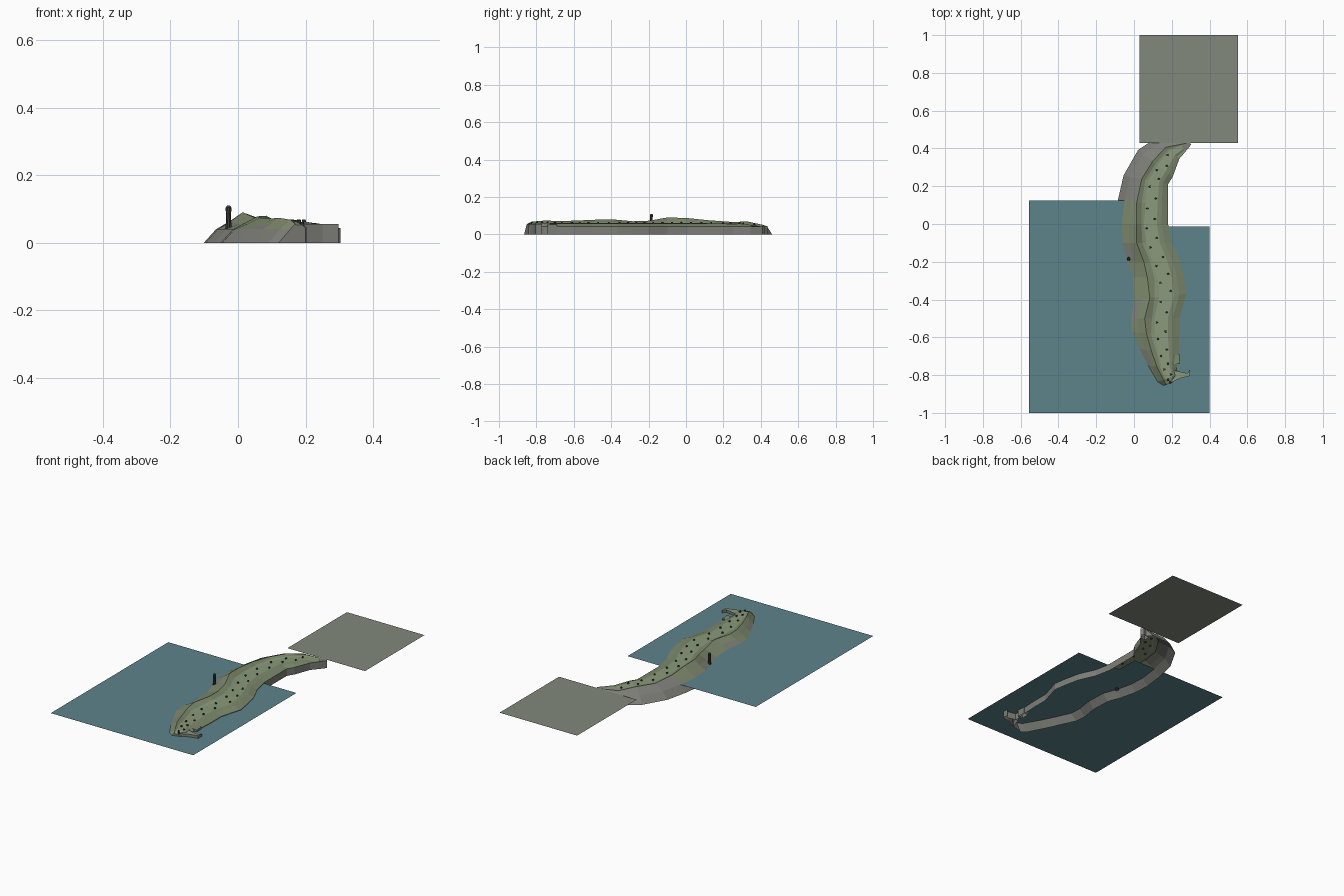
import bpy, bmesh, math, random
from mathutils import Vector

if "Cube" in bpy.data.objects:
    bpy.data.objects.remove(bpy.data.objects["Cube"])

random.seed(4)


def material(name, rgb):
    m = bpy.data.materials.new(name)
    m.diffuse_color = (*rgb, 1)
    m.use_nodes = True
    m.node_tree.nodes["Principled BSDF"].inputs["Base Color"].default_value = m.diffuse_color
    return m


water_mat = material("teal_water", (0.107, 0.227, 0.255))
plain_mat = material("grey_green_ground", (0.225, 0.25, 0.205))
path_mat = material("pale_grass", (0.26, 0.32, 0.20))
grass_mat = material("olive_grass", (0.205, 0.25, 0.15))
rock_mat = material("grey_rock", (0.21, 0.21, 0.19))
dark_mat = material("dark_stone", (0.045, 0.05, 0.04))


def finish(name, bm, mats):
    mesh = bpy.data.meshes.new(name)
    bm.to_mesh(mesh)
    bm.free()
    for m in mats:
        mesh.materials.append(m)
    ob = bpy.data.objects.new(name, mesh)
    bpy.context.collection.objects.link(ob)
    return ob


def sheet(name, points, z, mat):
    bm = bmesh.new()
    bm.faces.new([bm.verts.new((x, y, z)) for x, y in points])
    return finish(name, bm, [mat])


# Flat water sheet with one stepped corner, and flat ground sheet
sheet("water", [(-0.555, -1), (0.40, -1), (0.40, -0.012), (0.1, -0.012),
                (0.1, 0.125), (-0.555, 0.125)], 0.04, water_mat)
sheet("ground_sheet", [(0.03, 0.43), (0.55, 0.43), (0.55, 1), (0.03, 1)], 0.044, plain_mat)

# Island stations, north to south: left xy, right xy, ridge height, path height
STATIONS = [
    (0.270, 0.435, 0.295, 0.410, 0.045, 0.042),
    (0.140, 0.430, 0.240, 0.345, 0.052, 0.048),
    (0.050, 0.370, 0.205, 0.250, 0.068, 0.058),
    (-0.020, 0.250, 0.180, 0.210, 0.067, 0.058),
    (-0.050, 0.120, 0.180, 0.100, 0.076, 0.060),
    (-0.065, 0.000, 0.180, 0.000, 0.088, 0.060),
    (-0.060, -0.100, 0.200, -0.100, 0.090, 0.060),
    (-0.035, -0.200, 0.245, -0.200, 0.073, 0.060),
    (-0.005, -0.280, 0.265, -0.290, 0.070, 0.060),
    (0.000, -0.400, 0.278, -0.370, 0.080, 0.060),
    (-0.015, -0.500, 0.240, -0.500, 0.078, 0.060),
    (-0.010, -0.570, 0.240, -0.600, 0.074, 0.060),
    (0.030, -0.660, 0.235, -0.700, 0.071, 0.060),
    (0.075, -0.750, 0.225, -0.760, 0.074, 0.062),
    (0.125, -0.835, 0.230, -0.800, 0.068, 0.062),
    (0.155, -0.855, 0.200, -0.842, 0.055, 0.052),
]


def section(s):
    """Cross-section from the left foot, over the ridge and path, to the right foot."""
    left, right = Vector((s[0], s[1], 0)), Vector((s[2], s[3], 0))
    zr, zp = s[4], s[5]
    low = min(0.04, zp - 0.002)
    out = (left - right).normalized() * 0.036
    cols = [(0.0, low), (0.13, low + 0.45 * (zr - low)), (0.30, zr),
            (0.41, zp + 0.3 * (zr - zp)), (0.48, zp), (0.76, zp),
            (0.86, zp - 0.003), (1.0, low + 0.003)]
    pts = [left + out]
    for i, (f, z) in enumerate(cols):
        f += random.uniform(-0.025, 0.025) if 0 < i < 4 else 0
        pts.append(left.lerp(right, f) + Vector((0, 0, z)))
    pts.append(right.copy())
    return pts


# Island shell, open below
bm = bmesh.new()
rows = [[bm.verts.new(p) for p in section(s)] for s in STATIONS]
for k, (a, b) in enumerate(zip(rows, rows[1:])):
    for c in range(len(a) - 1):
        f = bm.faces.new((a[c], b[c], b[c + 1], a[c + 1]))
        if c in (0, 8):
            f.material_index = 2                      # cliffs
        elif c in (5, 4):
            f.material_index = 0                      # path strip
        elif c < 3 and k < 4 or c == 1 and k % 3 == 0:
            f.material_index = 2                      # bare slopes
        else:
            f.material_index = 1
for row in (rows[0], rows[-1]):
    bm.faces.new(row).material_index = 2
bmesh.ops.recalc_face_normals(bm, faces=bm.faces)
finish("island", bm, [path_mat, grass_mat, rock_mat])


# Low headlands at the southern hook and northern tip
def headland(name, outline, top, mats):
    bm = bmesh.new()
    lower = [bm.verts.new((x, y, 0)) for x, y in outline]
    upper = [bm.verts.new((x, y, top)) for x, y in outline]
    bm.faces.new(upper)
    n = len(outline)
    for i in range(n):
        j = (i + 1) % n
        bm.faces.new((lower[i], lower[j], upper[j], upper[i])).material_index = 1
    return finish(name, bm, mats)


headland("south_hook", [(0.19, -0.842), (0.25, -0.815), (0.297, -0.805), (0.297, -0.77),
                        (0.283, -0.79), (0.21, -0.775)], 0.056, [path_mat, rock_mat])
headland("east_knob", [(0.21, -0.74), (0.243, -0.74), (0.24, -0.69), (0.21, -0.69)],
         0.052, [grass_mat, rock_mat])
headland("north_tip", [(0.25, 0.39), (0.28, 0.395), (0.303, 0.42), (0.29, 0.435), (0.25, 0.43)],
         0.044, [rock_mat, rock_mat])


def lathe(bm, x, y, profile, sides):
    """Stack of rings given as (radius, height), closed on top."""
    rings = [[bm.verts.new((x + r * math.cos(2 * math.pi * i / sides),
                            y + r * math.sin(2 * math.pi * i / sides), z))
              for i in range(sides)] for r, z in profile]
    for a, b in zip(rings, rings[1:]):
        for i in range(sides):
            j = (i + 1) % sides
            bm.faces.new((a[i], a[j], b[j], b[i]))
    bm.faces.new(rings[-1])


# Two staggered rows of small posts along the path
bm = bmesh.new()
for k, (s, t) in enumerate(zip(STATIONS[1:-1], STATIONS[2:])):
    for h, frac in ((0.25, 0.53), (0.75, 0.71)):
        v = [p + (q - p) * h for p, q in zip(s, t)]
        p = Vector(v[0:2]).lerp(Vector(v[2:4]), frac)
        lathe(bm, p.x, p.y, [(0.007, v[5] - 0.004), (0.005, v[5] + 0.007)], 6)
finish("path_posts", bm, [dark_mat])

# Watch tower on the west shore
bm = bmesh.new()
lathe(bm, -0.028, -0.185, [(0.011, 0.03), (0.008, 0.06), (0.007, 0.09), (0.0085, 0.094),
                           (0.0085, 0.104), (0.004, 0.11)], 10)
finish("watch_tower", bm, [dark_mat])
